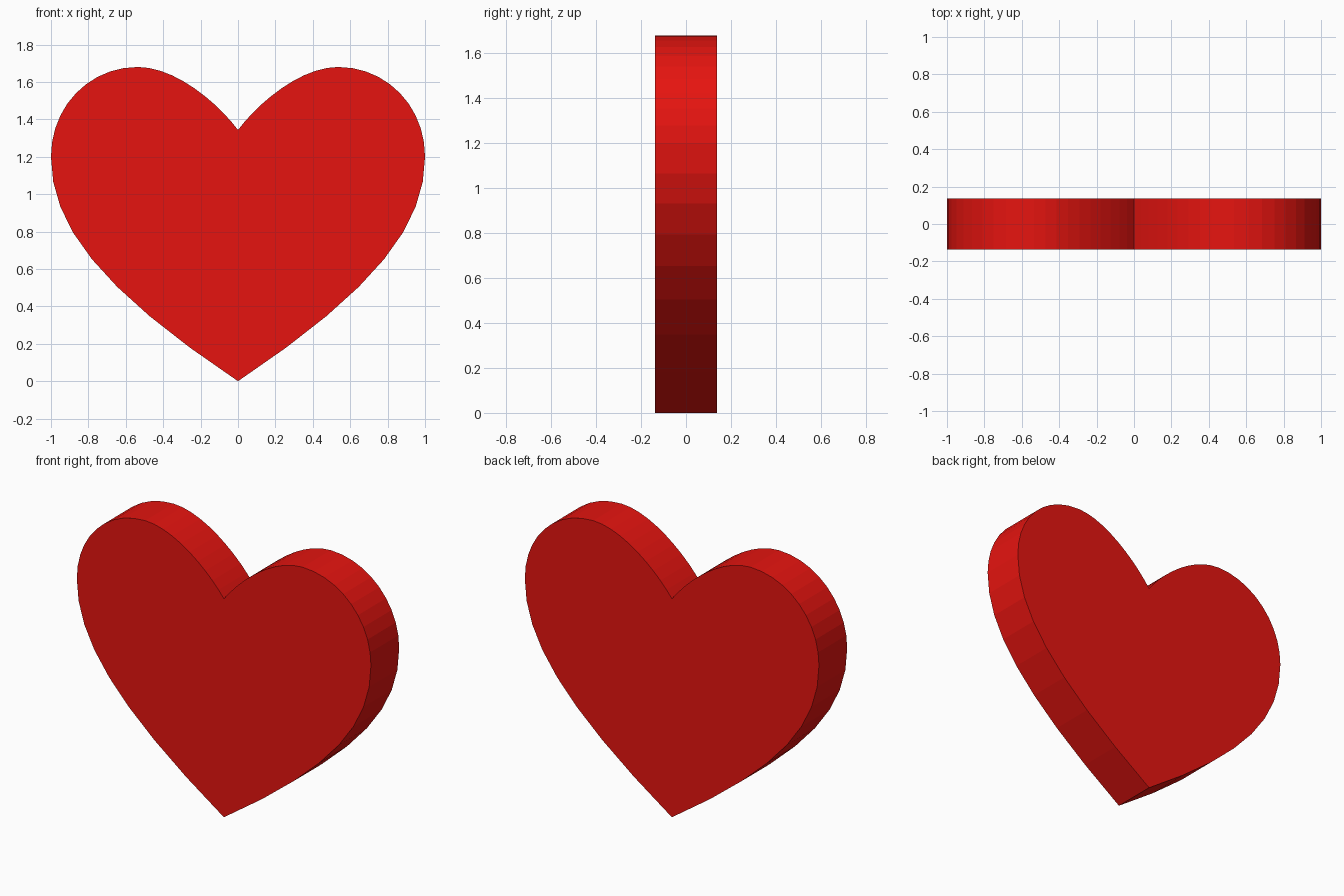
import bpy, bmesh
from mathutils import Vector
from mathutils.geometry import interpolate_bezier

if "Cube" in bpy.data.objects:
    bpy.data.objects.remove(bpy.data.objects["Cube"])

HALF_DEPTH = 0.137


def v(x, z):
    return Vector((x, -HALF_DEPTH, z))


# Right half of the outline: tip -> widest point -> lobe top -> notch
segments = [
    (v(0, 0), v(0.75, 0.50), v(1, 0.84), v(1, 1.20), 9),
    (v(1, 1.20), v(1, 1.47), v(0.795, 1.68), v(0.535, 1.68), 11),
    (v(0.535, 1.68), v(0.335, 1.68), v(0.11, 1.49), v(0, 1.343), 11),
]
right = []
for p0, h0, h1, p1, count in segments:
    right += interpolate_bezier(p0, h0, h1, p1, count)[:-1]
right.append(v(0, 1.343))

# Mirror to the left half, leaving out the shared tip and notch
left = [Vector((-p.x, p.y, p.z)) for p in reversed(right[1:-1])]

# Fill the outline and extrude it through the depth
bm = bmesh.new()
face = bm.faces.new([bm.verts.new(p) for p in right + left])
result = bmesh.ops.extrude_face_region(bm, geom=[face], use_keep_orig=True)
back = [g for g in result["geom"] if isinstance(g, bmesh.types.BMVert)]
bmesh.ops.translate(bm, verts=back, vec=(0, 2 * HALF_DEPTH, 0))
bmesh.ops.recalc_face_normals(bm, faces=bm.faces)

mesh = bpy.data.meshes.new("heart")
bm.to_mesh(mesh)
bm.free()
heart = bpy.data.objects.new("heart", mesh)
bpy.context.collection.objects.link(heart)

# Red colour
red = bpy.data.materials.new("red")
red.diffuse_color = (0.79, 0.007, 0.005, 1)
red.use_nodes = True
red.node_tree.nodes["Principled BSDF"].inputs["Base Color"].default_value = red.diffuse_color
mesh.materials.append(red)
